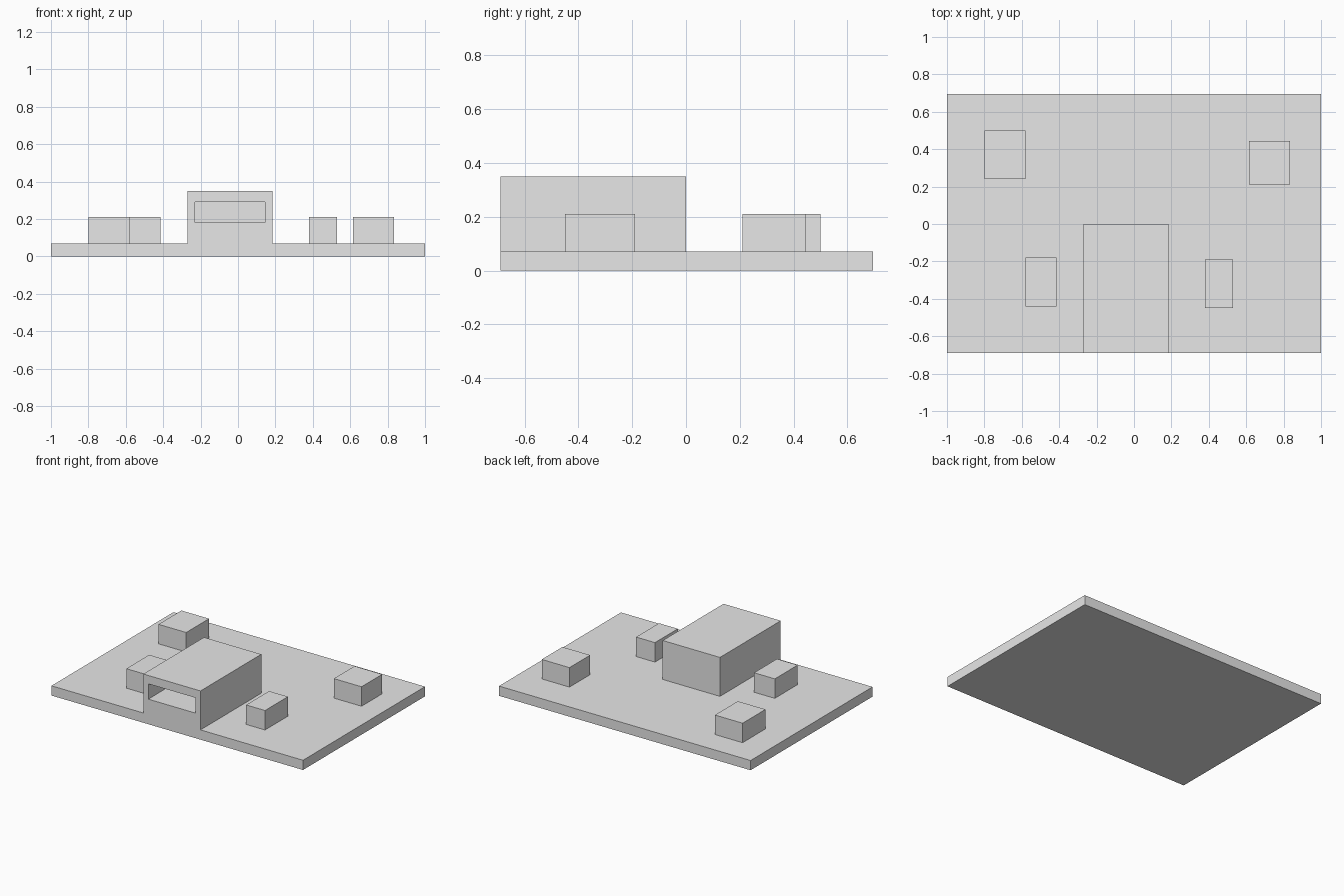
import bpy
import bmesh
from mathutils import Vector

default_cube = bpy.data.objects.get("Cube")
if default_cube:
    bpy.data.objects.remove(default_cube, do_unlink=True)

# Single plain material
grey = bpy.data.materials.new("plain_grey")
grey.use_nodes = True
grey.diffuse_color = (0.8, 0.8, 0.8, 1)
grey.node_tree.nodes["Principled BSDF"].inputs["Base Color"].default_value = grey.diffuse_color


def box(name, x, y, z):
    """Flat-shaded box spanning the given (min, max) ranges."""
    low, high = (Vector(corner) for corner in zip(x, y, z))
    bm = bmesh.new()
    bmesh.ops.create_cube(bm, size=1)
    for v in bm.verts:
        v.co = (low + high) / 2 + v.co * (high - low)
    mesh = bpy.data.meshes.new(name)
    bm.to_mesh(mesh)
    bm.free()
    mesh.materials.append(grey)
    obj = bpy.data.objects.new(name, mesh)
    bpy.context.collection.objects.link(obj)
    return obj


FRONT, BACK = -0.69, 0.695
DECK, BLOCK_TOP, HALL_TOP = 0.07, 0.21, 0.35

# Ground slab
box("base_slab", (-1, 1), (FRONT, BACK), (0, DECK))

# Main block with a wide slot cut into its front
hall = box("main_block", (-0.27, 0.185), (FRONT, 0), (DECK, HALL_TOP))
cutter = box("slot_cutter", (-0.23, 0.145), (FRONT - 0.1, -0.04), (0.18, 0.29))
cutter.hide_render = True
slot = hall.modifiers.new("front_slot", "BOOLEAN")
slot.operation = "DIFFERENCE"
slot.solver = "EXACT"
slot.object = cutter
bpy.context.view_layer.objects.active = hall
bpy.ops.object.modifier_apply(modifier=slot.name)
bpy.data.objects.remove(cutter, do_unlink=True)

# Small blocks standing around the main one
blocks = {
    "back_right_block": ((-0.80, -0.58), (0.24, 0.50)),
    "back_left_block": ((0.615, 0.835), (0.21, 0.445)),
    "front_right_block": ((-0.58, -0.415), (-0.44, -0.18)),
    "front_left_block": ((0.38, 0.53), (-0.45, -0.19)),
}
for name, (x, y) in blocks.items():
    box(name, x, y, (DECK, BLOCK_TOP))
